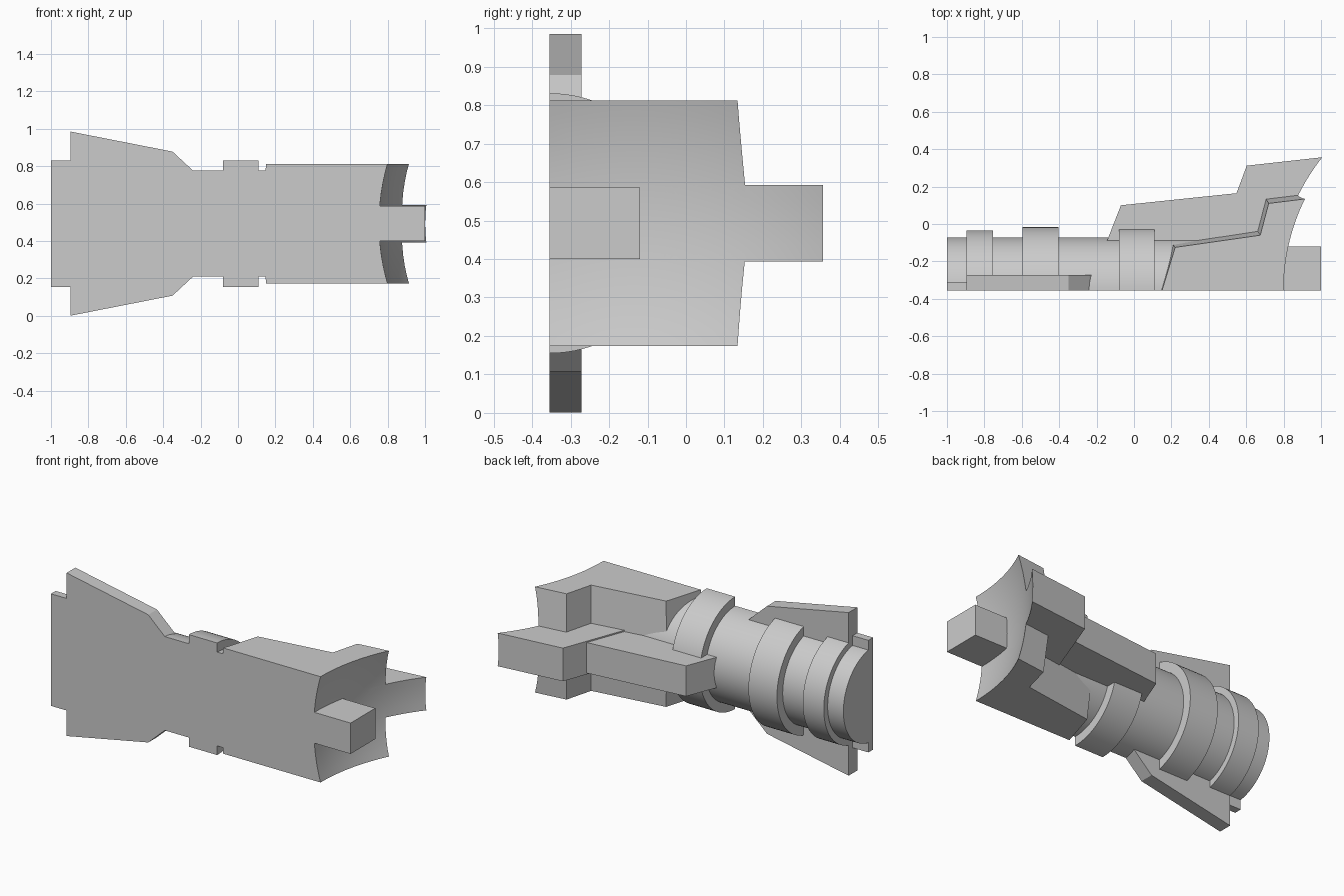
import bpy, bmesh, math
from mathutils import Vector

cube = bpy.data.objects.get("Cube")
if cube:
    bpy.data.objects.remove(cube)

FRONT, MID = -0.355, 0.493   # flat cut plane and axis height

grey = bpy.data.materials.new("plain grey")
grey.use_nodes = True
colour = (0.6, 0.6, 0.6, 1)
grey.diffuse_color = colour
bsdf = next(n for n in grey.node_tree.nodes if n.type == 'BSDF_PRINCIPLED')
bsdf.inputs["Base Color"].default_value = colour


def loft(name, rings, smooth=False):
    """Solid through a row of matching point rings."""
    bm = bmesh.new()
    loops = [[bm.verts.new(p) for p in ring] for ring in rings]
    n = len(loops[0])
    for a, b in zip(loops, loops[1:]):
        for i in range(n):
            j = (i + 1) % n
            bm.faces.new((a[i], a[j], b[j], b[i]))
    bm.faces.new(loops[0])
    bm.faces.new(loops[-1])
    bmesh.ops.recalc_face_normals(bm, faces=bm.faces)
    mesh = bpy.data.meshes.new(name)
    bm.to_mesh(mesh)
    bm.free()
    mesh.materials.append(grey)
    ob = bpy.data.objects.new(name, mesh)
    bpy.context.collection.objects.link(ob)
    if smooth:
        bpy.ops.object.select_all(action='DESELECT')
        ob.select_set(True)
        bpy.context.view_layer.objects.active = ob
        bpy.ops.object.shade_smooth_by_angle(angle=math.radians(30))
    return ob


def prism(name, outline, axis, lo, hi, smooth=False):
    """Extrude a 2D outline along one axis (0=x, 1=y, 2=z)."""
    def ring(level):
        pts = []
        for p in outline:
            c = list(p)
            c.insert(axis, level)
            pts.append(Vector(c))
        return pts
    return loft(name, [ring(lo), ring(hi)], smooth)


def half_drum(name, x0, x1, r):
    steps = 48
    arc = [(FRONT + r * math.sin(math.pi * i / steps),
            MID + r * math.cos(math.pi * i / steps)) for i in range(steps + 1)]
    prism(name, arc, 0, x0, x1, smooth=True)


def box(name, x0, x1, y1, half):
    outline = [(x0, FRONT), (x1, FRONT), (x1, y1), (x0, y1)]
    return prism(name, outline, 2, MID - half, MID + half)


# Barrel and its raised bands
half_drum("barrel", -1.0, 0.5, 0.283)
half_drum("end_band", -0.895, -0.755, 0.32)
half_drum("middle_band", -0.595, -0.405, 0.338)
half_drum("inner_band", -0.08, 0.11, 0.338)

# Flat wing plate along the cut plane, and end plate
upper = [(-0.895, 0.492), (-0.35, 0.385), (-0.24, 0.283), (-0.15, 0.19)]
wing = [(x, MID + h) for x, h in upper] + [(x, MID - h) for x, h in reversed(upper)]
prism("wing_plate", wing, 1, FRONT, -0.272)
box("end_plate", -1.0, -0.89, -0.31, 0.338)

# Square body, slightly fuller at the axis than at its sides
side = [(1.1, FRONT), (0.15, FRONT), (0.22, -0.125), (0.675, -0.06), (0.72, 0.11), (1.1, 0.157)]
core = [(1.1, FRONT), (0.125, FRONT), (0.2, -0.1), (0.655, -0.03), (0.7, 0.143), (1.1, 0.19)]
body = loft("body", [[(x, y, MID + h) for x, y in outline]
                     for outline, h in ((side, -0.319), (core, 0), (side, 0.319))])

# Central ridges behind the body, and the end pin
prism("low_ridge", [(-0.16, -0.13), (-0.07, 0.1), (0.6, 0.17), (0.6, -0.13)],
      2, MID - 0.092, MID + 0.092)
tall = prism("tall_ridge", [(0.43, -0.15), (0.603, 0.312), (1.1, 0.367), (1.1, -0.15)],
             2, MID - 0.1, MID + 0.1)
box("end_pin", 0.7, 1.0, -0.12, 0.093)

# Spherical hollow cut into the end of the body and tall ridge
bpy.ops.mesh.primitive_uv_sphere_add(segments=128, ring_count=64, radius=1.15,
                                     location=(1.904, FRONT, MID))
cutter = bpy.context.object
cutter.name = "hollow_cutter"
cutter.data.materials.append(grey)
bpy.ops.object.shade_smooth()
cutter.hide_render = True
cutter.display_type = 'WIRE'
for ob in (body, tall):
    cut = ob.modifiers.new("hollow", 'BOOLEAN')
    cut.operation = 'DIFFERENCE'
    cut.solver = 'EXACT'
    cut.object = cutter
cutter.hide_set(True)
